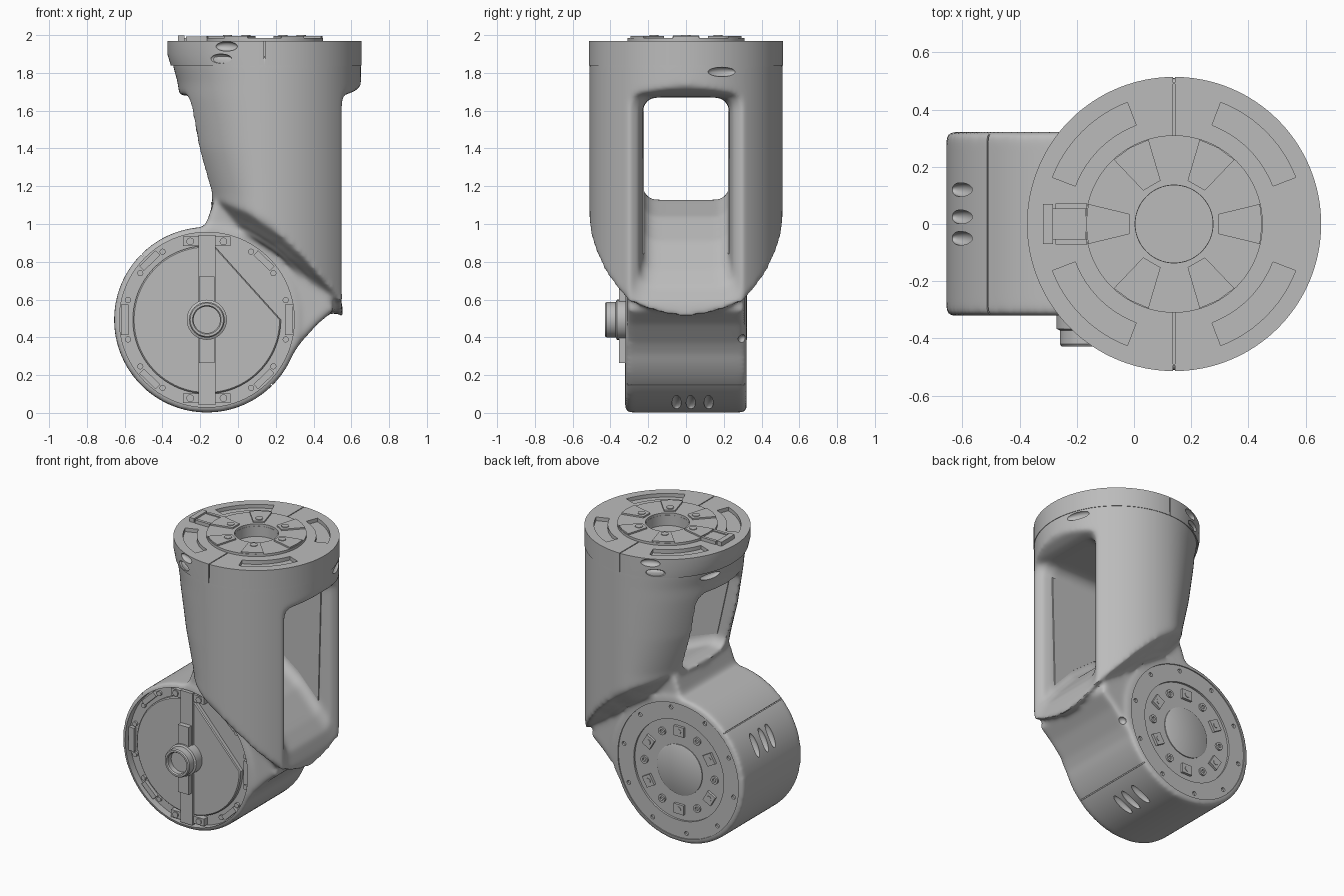
import bpy, bmesh
from math import sin, cos, pi, radians, sqrt
from mathutils import Matrix, Vector

if "Cube" in bpy.data.objects:
    bpy.data.objects.remove(bpy.data.objects["Cube"])

grey = bpy.data.materials.new("satin_grey")
grey.use_nodes = True
grey.diffuse_color = (0.5, 0.5, 0.5, 1)
grey.node_tree.nodes["Principled BSDF"].inputs["Base Color"].default_value = (0.5, 0.5, 0.5, 1)

DX, DZ, DR = -0.165, 0.493, 0.491      # drum centre and radius
TX, TR = 0.14, 0.511                   # tower centre and radius


# --- helpers ---
def make(name, bm):
    bmesh.ops.recalc_face_normals(bm, faces=bm.faces)
    me = bpy.data.meshes.new(name)
    bm.to_mesh(me)
    bm.free()
    me.materials.append(grey)
    ob = bpy.data.objects.new(name, me)
    bpy.context.collection.objects.link(ob)
    return ob


def loft(name, rings, closed=False):
    bm = bmesh.new()
    vs = [[bm.verts.new(p) for p in ring] for ring in rings]
    n = len(vs[0])
    pairs = list(zip(vs, vs[1:])) + ([(vs[-1], vs[0])] if closed else [])
    for a, b in pairs:
        for i in range(n):
            j = (i + 1) % n
            bm.faces.new((a[i], a[j], b[j], b[i]))
    if not closed:
        bm.faces.new(vs[0])
        bm.faces.new(vs[-1])
    return make(name, bm)


def lathe(name, c, axis, profile, closed=False, n=64):
    """Profile is a list of (radius, height along the axis)."""
    rings = []
    for r, h in profile:
        ring = [(r * cos(2 * pi * i / n), r * sin(2 * pi * i / n)) for i in range(n)]
        rings.append([(c[0] + u, c[1] + v, h) if axis == "z" else (c[0] + u, h, c[1] + v) for u, v in ring])
    return loft(name, rings, closed)


def prism(name, pts, y0, y1):
    return loft(name, [[(x, y, z) for x, z in pts] for y in (y0, y1)])


def slab(name, pts, z0, z1):
    return loft(name, [[(x, y, z) for x, y in pts] for z in (z0, z1)])


def box(name, c, size, angle=0):
    bm = bmesh.new()
    m = Matrix.Translation(c) @ Matrix.Rotation(angle, 4, "Y") @ Matrix.Diagonal((*size, 1))
    bmesh.ops.create_cube(bm, size=1, matrix=m)
    return make(name, bm)


def oval(c, size, angle=0, axis="Z"):
    bm = bmesh.new()
    m = Matrix.Translation(c) @ Matrix.Rotation(angle, 4, axis) @ Matrix.Diagonal((*size, 1))
    bmesh.ops.create_uvsphere(bm, u_segments=20, v_segments=12, radius=0.5, matrix=m)
    return make("vent_cutter", bm)


def activate(obs):
    bpy.ops.object.select_all(action="DESELECT")
    for o in obs:
        o.select_set(True)
    bpy.context.view_layer.objects.active = obs[0]


def join(name, obs):
    activate(obs)
    bpy.ops.object.join()
    obs[0].name = name
    return obs[0]


def apply(ob, kind, **props):
    mod = ob.modifiers.new(kind.lower(), kind)
    for k, v in props.items():
        setattr(mod, k, v)
    activate([ob])
    bpy.ops.object.modifier_apply(modifier=mod.name)


def combine(ob, other, op="DIFFERENCE"):
    apply(ob, "BOOLEAN", object=other, operation=op, solver="EXACT")
    bpy.data.objects.remove(other)


def polar(r, deg, c=(DX, DZ)):
    return c[0] + r * cos(radians(deg)), c[1] + r * sin(radians(deg))


def on_drum(r, deg, y):
    x, z = polar(r, deg)
    return x, y, z


# --- tower: round on the right, tapering on the left, cut along a sloping base ---
def tower(name, scale, drop):
    levels = [(0.3, 0.32), (1.0, 0.3), (1.15, 0.315), (1.4, 0.395), (1.67, 0.45), (1.75, 0.46), (1.84, 0.485), (1.89, 0.49)]
    rings = []
    for z, a in levels:
        ring = []
        for i in range(96):
            t = 2 * pi * i / 96
            ring.append((TX + scale * cos(t) * (a if cos(t) < 0 else TR), scale * TR * sin(t), z))
        rings.append(ring)
    ob = loft(name, rings)
    ridge = [(-0.8, 1.15), (-0.14, 1.13), (-0.06, 1.1), (0.06, 1.05), (0.2, 0.96), (0.35, 0.82), (0.47, 0.68),
             (0.56, 0.57), (0.9, 0.5)]
    pts = [(x, z - drop) for x, z in ridge] + [(0.9, 0), (-0.8, 0)]
    combine(ob, prism("base_cutter", pts, -1, 1))
    return ob


# body with an underside that narrows step by step towards the drum
body = tower("body", 1, 0)
for scale, drop in ((0.95, 0.018), (0.9, 0.036), (0.85, 0.056), (0.8, 0.078), (0.73, 0.11)):
    combine(body, tower("underside", scale, drop), "UNION")

# drum and the neck that carries it
combine(body, lathe("drum", (DX, DZ), "y", [(DR, -0.322), (DR, 0.322)], n=128), "UNION")
neck = [(-0.24, 0.93), (-0.17, 1.0), (-0.13, 1.11), (0.05, 1.04), (0.3, 0.85), (0.48, 0.64), (0.51, 0.545),
        (0.42, 0.47), (0.33, 0.37), (0.25, 0.25), (0.14, 0.11), (-0.16, 0.2)]
combine(body, prism("neck", neck, -0.31, 0.31), "UNION")

# flared window through the tower: x, floor, top, half width
stations = [(-0.6, 1.1, 1.72, 0.26), (-0.3, 1.11, 1.68, 0.235), (-0.2, 1.12, 1.675, 0.23), (-0.05, 1.13, 1.67, 0.228),
            (0.15, 1.04, 1.67, 0.228), (0.32, 0.91, 1.67, 0.228), (0.46, 0.755, 1.67, 0.23),
            (0.525, 0.665, 1.675, 0.25), (0.55, 0.58, 1.68, 0.29), (0.575, 0.4, 1.685, 0.33), (0.63, 0.3, 1.71, 0.36),
            (0.75, 0.25, 1.82, 0.45)]
rings = []
for x, lo, hi, w in stations:
    ring, r = [], 0.07
    for k, (sy, sz) in enumerate([(1, 1), (-1, 1), (-1, -1), (1, -1)]):
        cy, cz = sy * (w - r), (hi - r if sz > 0 else lo + r)
        for i in range(7):
            t = pi / 2 * (k + i / 6)
            ring.append((x, cy + r * cos(t), cz + r * sin(t)))
    rings.append(ring)
combine(body, loft("window_cutter", rings))

# blend all the joints into one soft casting
apply(body, "REMESH", mode="VOXEL", voxel_size=0.0125)
apply(body, "SMOOTH", factor=0.5, iterations=20)

# --- crisp cuts: recesses, vents, seams, holes ---
cuts = [lathe("front_recess", (DX, DZ), "y", [(0.463, -0.4), (0.463, -0.27)], n=96),
        lathe("back_recess", (DX, DZ), "y", [(0.455, 0.4), (0.455, 0.314), (0.34, 0.314), (0.34, 0.3)], n=96)]
for deg in (154, 296):
    for y in (-0.05, 0.025, 0.12):
        cuts.append(oval(on_drum(0.485, deg, y), (0.05, 0.05, 0.16), -radians(deg), "Y"))
for deg in (135, -45):
    cuts.append(box("seam", on_drum(0.495, deg, 0), (0.03, 0.7, 0.006), -radians(deg)))
cuts.append(oval((0.613, 0.19, 1.805), (0.05, 0.16, 0.05), radians(22)))
cuts.append(oval((-0.295, 0.17, 1.805), (0.05, 0.16, 0.05), radians(-20)))
cuts.append(oval((0.35, 0.3, 0.39), (0.06, 0.05, 0.05)))
combine(body, join("body_cutters", cuts))
holes = [lathe("hole", polar(0.42, 36 * i + 10), "y", [(0.014, 0.4), (0.014, 0.3)], n=16) for i in range(10)]
combine(body, join("screw_holes", holes))

# --- top cap, leaning in slightly on the left, with curved pockets ---
cap = lathe("top_cap", (TX, 0), "z", [(0.514, 1.84), (0.514, 1.9), (0.514, 1.97)], n=128)
for v in cap.data.vertices:
    if v.co.x < TX and v.co.z < 1.89:
        v.co.x = TX + (v.co.x - TX) * 0.965
cuts = []
for mid in (45, 135, 225, 315):
    arc = range(mid - 24, mid + 25, 4)
    pts = [polar(0.455, d, (TX, 0)) for d in arc] + [polar(0.37, d, (TX, 0)) for d in reversed(arc)]
    cuts.append(slab("pocket", pts, 1.945, 2.1))
for s in (-1, 1):
    cuts.append(box("cap_seam", (TX, 0.4 * s, 1.975), (0.006, 0.18, 0.03)))
    cuts.append(box("cap_side_seam", (TX, 0.51 * s, 1.91), (0.006, 0.03, 0.17)))
    for x, z in ((-0.06, 1.94), (-0.09, 1.875)):
        y = s * sqrt(TR ** 2 - (x - TX) ** 2)
        cuts.append(oval((x, y, z), (0.125, 0.05, 0.05), radians(25 * s)))
cuts.append(lathe("cap_bore", (TX, 0), "z", [(0.135, 1.9), (0.135, 2.1)]))
combine(cap, join("cap_cutters", cuts))

# hub ring, wedge pads and their screws
hub = lathe("hub_ring", (TX, 0), "z", [(0.136, 1.93), (0.136, 1.986), (0.31, 1.986), (0.31, 1.93)], True, 96)
pads = []
for i in range(6):
    rot = Matrix.Rotation(radians(60 * i), 2)
    corners = [(0.155, -0.035), (0.3, -0.07), (0.308, 0), (0.3, 0.07), (0.155, 0.035)]
    pts = [rot @ Vector(p) for p in corners]
    pads.append(slab("pad", [(TX + p.x, p.y) for p in pts], 1.97, 1.996))
    pads.append(lathe("pad_screw", polar(0.195, 60 * i, (TX, 0)), "z", [(0.024, 1.97), (0.024, 2.0)], n=20))
pads = join("hub_pads", pads)

# connector clip on the cap
clip = [box("clip_base", (-0.24, 0, 1.975), (0.14, 0.11, 0.022)),
        box("clip_latch", (-0.3, 0, 1.98), (0.035, 0.14, 0.036))]
for s in (-1, 1):
    clip.append(box("clip_arm", (-0.22, 0.062 * s, 1.98), (0.11, 0.02, 0.026)))
clip = join("connector_clip", clip)

# --- front of the drum: cover plate with one flat, handle bar and knob ---
rings = []
for r, y in ((0.392, -0.26), (0.392, -0.295), (0.385, -0.302)):
    rings.append([on_drum(r, d, y) for d in range(84, 361, 4)])
cover = loft("front_cover", rings)

bar = [box("bar", (DX, -0.292, DZ), (0.09, 0.06, 0.9)),
       box("bar_middle", (DX, -0.31, DZ), (0.082, 0.09, 0.46))]
for s in (-1, 1):
    bar.append(box("bar_foot", (DX, -0.285, DZ + 0.415 * s), (0.25, 0.05, 0.05)))
    for t in (-1, 1):
        bar.append(lathe("foot_screw", (DX + 0.088 * t, DZ + 0.415 * s), "y", [(0.02, -0.27), (0.02, -0.318)], n=20))
bar = join("handle_bar", bar)

knob = lathe("knob", (DX, DZ), "y", [(0.07, -0.3), (0.07, -0.42), (0.076, -0.428), (0.088, -0.428), (0.094, -0.42),
                                     (0.094, -0.372), (0.106, -0.366), (0.106, -0.3)], True)
knob_core = lathe("knob_core", (DX, DZ), "y", [(0.071, -0.3), (0.071, -0.385)])

rim = []
for base in (0, 180):
    for d in (14, 35, 57, -14, -35, -57):
        rim.append(lathe("rim_screw", polar(0.43, base + d), "y", [(0.016, -0.26), (0.016, -0.285)], n=16))
    rim.append(box("rim_tab", on_drum(0.435, base, -0.28), (0.04, 0.03, 0.16)))
    for d in (46, -46):
        rim.append(box("rim_tab", on_drum(0.435, base + d, -0.28), (0.035, 0.03, 0.12), -radians(base + d)))
rim = join("rim_fixings", rim)

# --- back of the drum: centre disc, square bosses and screws ---
hub_disc = lathe("back_disc", (DX, DZ), "y", [(0.17, 0.29), (0.17, 0.306), (0.165, 0.309)])
bosses = []
for i in range(6):
    d = 60 * i + 30
    bosses.append(box("boss", on_drum(0.265, d, 0.304), (0.065, 0.026, 0.075), -radians(d)))
    bosses.append(lathe("boss_screw", polar(0.265, d), "y", [(0.018, 0.3), (0.018, 0.32)], n=16))
    bosses.append(lathe("screw", polar(0.265, d + 30), "y",
                        [(0.012, 0.29), (0.012, 0.312), (0.026, 0.312), (0.026, 0.29)], True, 20))
bosses = join("back_bosses", bosses)

# thin liners on the window's inner walls
outline = [(-0.08, 1.2), (0.14, 1.12), (0.3, 1.0), (0.45, 0.84), (0.47, 1.6), (-0.17, 1.6)]
liners = join("window_liners", [prism("liner", outline, s * 0.222, s * 0.231) for s in (-1, 1)])

# --- shading ---
for ob in (body, cap, hub, pads, clip, cover, bar, knob, knob_core, rim, hub_disc, bosses, liners):
    activate([ob])
    bpy.ops.object.shade_smooth_by_angle(angle=radians(35))
bpy.ops.object.select_all(action="DESELECT")
